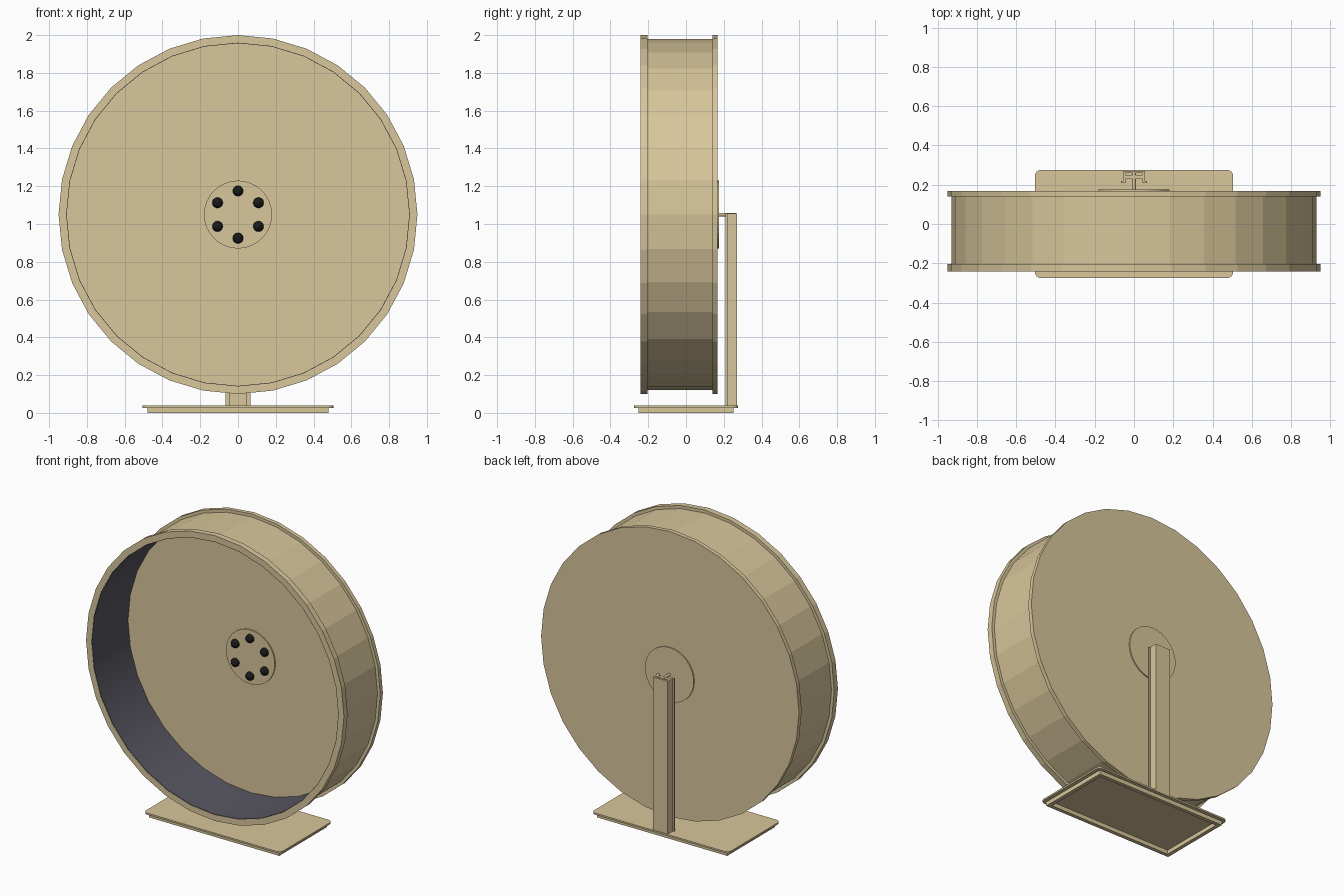
import bpy, bmesh, math

if "Cube" in bpy.data.objects:
    bpy.data.objects.remove(bpy.data.objects["Cube"])

AXIS_Z = 1.05
SIDES = 32


def material(name, rgb):
    m = bpy.data.materials.new(name)
    m.diffuse_color = (*rgb, 1)
    m.use_nodes = True
    m.node_tree.nodes["Principled BSDF"].inputs["Base Color"].default_value = m.diffuse_color
    return m


wood = material("light_wood", (0.69, 0.57, 0.33))
grey = material("dark_lining", (0.10, 0.095, 0.12))
black = material("black", (0.01, 0.01, 0.01))


def finish(bm, name, mat, smooth=False):
    bmesh.ops.recalc_face_normals(bm, faces=bm.faces)
    me = bpy.data.meshes.new(name)
    bm.to_mesh(me)
    bm.free()
    for p in me.polygons:
        p.use_smooth = smooth
    me.materials.append(mat)
    ob = bpy.data.objects.new(name, me)
    bpy.context.collection.objects.link(ob)
    return ob


def lathe(name, profile, mat, sides=SIDES, closed=False, smooth=False):
    """Spin (radius, y) points round the wheel axle; open profiles get end caps."""
    bm = bmesh.new()
    rings = []
    for r, y in profile:
        angles = [2 * math.pi * i / sides for i in range(sides)]
        rings.append([bm.verts.new((r * math.sin(a), y, AXIS_Z + r * math.cos(a))) for a in angles])
    pairs = list(zip(rings, rings[1:]))
    if closed:
        pairs.append((rings[-1], rings[0]))
    else:
        bm.faces.new(rings[0])
        bm.faces.new(rings[-1])
    for a, b in pairs:
        for i in range(sides):
            j = (i + 1) % sides
            bm.faces.new((a[i], a[j], b[j], b[i]))
    return finish(bm, name, mat, smooth)


def extrude(name, outline, z0, z1, mat):
    """Extrude an (x, y) outline upward."""
    bm = bmesh.new()
    f = bm.faces.new([bm.verts.new((x, y, z0)) for x, y in outline])
    top = bmesh.ops.extrude_face_region(bm, geom=[f])["geom"]
    bmesh.ops.translate(bm, vec=(0, 0, z1 - z0),
                        verts=[v for v in top if isinstance(v, bmesh.types.BMVert)])
    return finish(bm, name, mat)


def rounded_rect(hx, hy, r, steps=4):
    pts = []
    for k, (sx, sy) in enumerate([(1, 1), (-1, 1), (-1, -1), (1, -1)]):
        for i in range(steps + 1):
            a = math.pi / 2 * (k + i / steps)
            pts.append((sx * (hx - r) + r * math.cos(a), sy * (hy - r) + r * math.sin(a)))
    return pts


def box(name, x, y, z, mat):
    return extrude(name, [(x[0], y[0]), (x[1], y[0]), (x[1], y[1]), (x[0], y[1])], z[0], z[1], mat)


# Wheel drum: back wall, two flanges, open front
lathe("wheel_drum", [(0.1, 0.168), (0.95, 0.168), (0.95, 0.14), (0.93, 0.14), (0.93, -0.203),
                     (0.95, -0.203), (0.95, -0.242), (0.91, -0.242), (0.91, 0.138), (0.1, 0.138)], wood)

# Dark running surface inside the drum
lining = lathe("running_surface", [(0.911, -0.24), (0.907, -0.24), (0.907, 0.139), (0.911, 0.139)],
               grey, closed=True, smooth=True)
bpy.context.view_layer.objects.active = lining
lining.select_set(True)
bpy.ops.object.shade_smooth_by_angle(angle=math.radians(30))

# Hub disc through the back wall, and the axle
lathe("hub_disc", [(0.18, 0.13), (0.18, 0.176)], wood)
lathe("axle", [(0.009, 0.17), (0.009, 0.265)], wood, sides=12)

# Ring of bolts on the hub
for i in range(6):
    a = math.pi / 3 * i
    bm = bmesh.new()
    bmesh.ops.create_uvsphere(bm, u_segments=16, v_segments=10, radius=0.028)
    bmesh.ops.translate(bm, verts=bm.verts,
                        vec=(0.125 * math.sin(a), 0.127, AXIS_Z + 0.125 * math.cos(a)))
    finish(bm, f"hub_bolt_{i + 1}", black, True)

# Support post: channel section with side lips, open toward the wheel
half = [(0.043, 0.21), (0.065, 0.21), (0.065, 0.22), (0.055, 0.22), (0.055, 0.271)]
inner = [(0.045, 0.259), (0.043, 0.259)]
right = half
left = [(-x, y) for x, y in reversed(half)]
extrude("support_post", right + left + [(-0.043, 0.259), (0.043, 0.259)], 0.036, 1.056, wood)
box("axle_bearing", (-0.043, 0.043), (0.23, 0.25), (1.03, 1.056), wood)

# Base plate with hollow skirt underneath
extrude("base_plate", rounded_rect(0.505, 0.275, 0.03), 0.027, 0.038, wood)
for s in (-1, 1):
    side = "right" if s > 0 else "left"
    end = "back" if s > 0 else "front"
    box(f"base_skirt_{side}", sorted((s * 0.48, s * 0.455)), (-0.252, 0.252), (0, 0.028), wood)
    box(f"base_skirt_{end}", (-0.456, 0.456), sorted((s * 0.252, s * 0.227)), (0, 0.028), wood)
